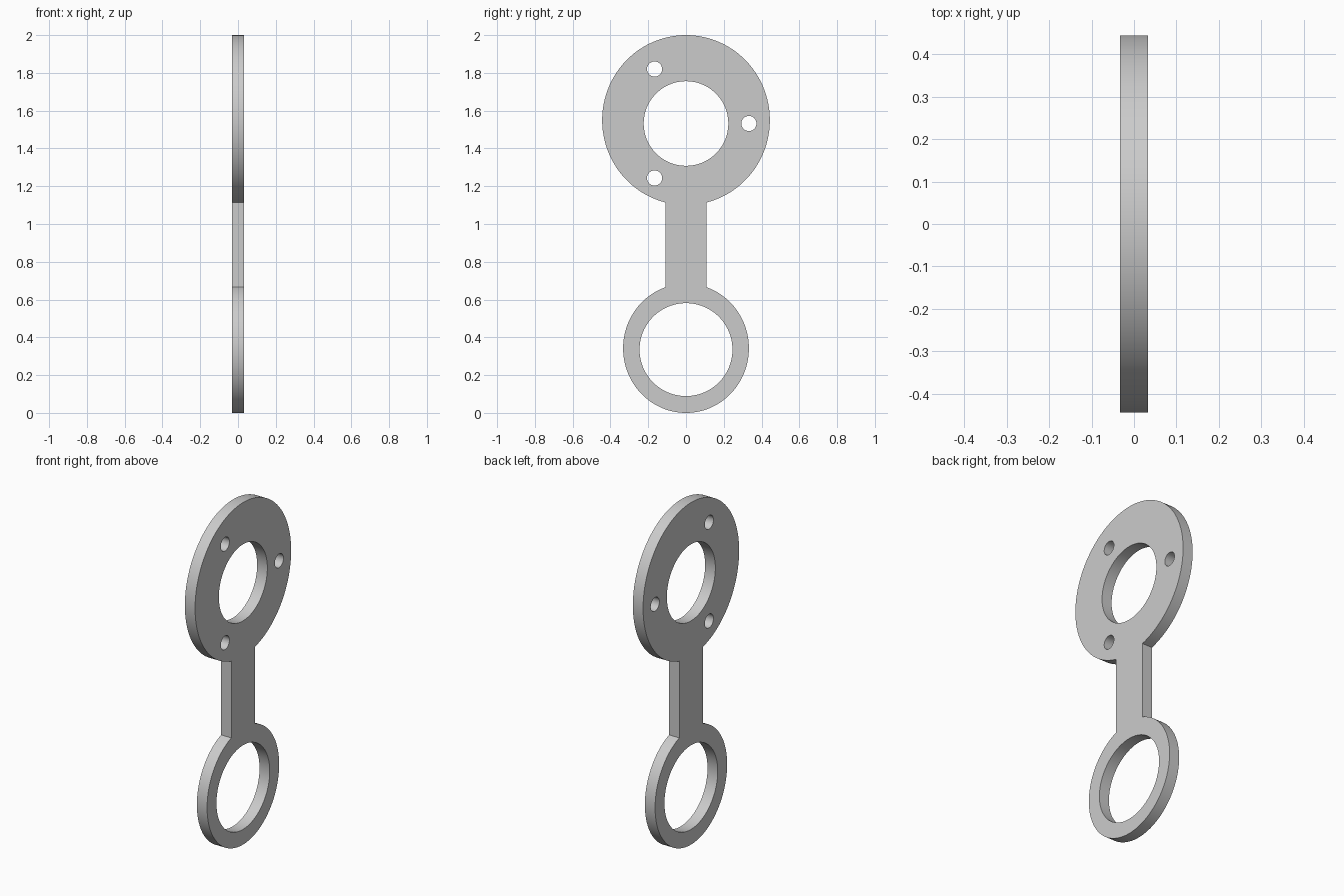
import bpy
from math import sin, cos, pi, asin, radians

if "Cube" in bpy.data.objects:
    bpy.data.objects.remove(bpy.data.objects["Cube"], do_unlink=True)

THICKNESS = 0.066
NECK = 0.109                      # half width of the neck
DISC_Z, DISC_R, DISC_H = 1.55, 0.444, 0.45
RING_Z, RING_R, RING_H = 0.342, 0.333, 0.342
BORE_Z, BOLT_CIRCLE = 1.532, 0.333


def arc(cz, ry, rz, start, end, n):
    """Points (y, z) along an arc."""
    angles = [start + (end - start) * i / n for i in range(n + 1)]
    return [(ry * cos(a), cz + rz * sin(a)) for a in angles]


def circle(cy, cz, r, n):
    return [(cy + r * cos(2 * pi * i / n), cz + r * sin(2 * pi * i / n)) for i in range(n)]


# Outline: large disc and small ring arcs, joined by the straight neck sides
d, r = asin(NECK / DISC_R), asin(NECK / RING_R)
loops = [arc(DISC_Z, DISC_R, DISC_H, -pi / 2 + d, 3 * pi / 2 - d, 96)
         + arc(RING_Z, RING_R, RING_H, pi / 2 + r, 5 * pi / 2 - r, 96)]

# Holes: centre bore, ring opening and three bolt holes
loops.append(circle(0, BORE_Z, 0.224, 96))
loops.append(circle(0, 0.335, 0.246, 96))
for deg in (0, 120, 240):
    a = radians(deg)
    loops.append(circle(BOLT_CIRCLE * cos(a), BORE_Z + BOLT_CIRCLE * sin(a), 0.04, 40))

# Flat filled profile, extruded to the plate thickness
curve = bpy.data.curves.new("bracket_plate", "CURVE")
curve.dimensions = "2D"
curve.fill_mode = "BOTH"
curve.extrude = THICKNESS / 2
for pts in loops:
    spline = curve.splines.new("POLY")
    spline.points.add(len(pts) - 1)
    for p, (y, z) in zip(spline.points, pts):
        p.co = (y, z, 0, 1)
    spline.use_cyclic_u = True

plate = bpy.data.objects.new("bracket_plate", curve)
bpy.context.collection.objects.link(plate)
plate.rotation_euler = (pi / 2, 0, pi / 2)    # stand the profile in the YZ plane

# Turn into a welded mesh with smooth rims and sharp edges
bpy.ops.object.select_all(action="DESELECT")
plate.select_set(True)
bpy.context.view_layer.objects.active = plate
bpy.ops.object.convert(target="MESH")
plate = bpy.context.view_layer.objects.active
bpy.ops.object.mode_set(mode="EDIT")
bpy.ops.mesh.select_all(action="SELECT")
bpy.ops.mesh.remove_doubles(threshold=0.0005)
bpy.ops.mesh.normals_make_consistent(inside=False)
bpy.ops.object.mode_set(mode="OBJECT")
bpy.ops.object.transform_apply(location=False, rotation=True, scale=False)
bpy.ops.object.shade_smooth_by_angle(angle=radians(30))

# Plain grey
grey = bpy.data.materials.new("plain_grey")
grey.use_nodes = True
grey.diffuse_color = (0.6, 0.6, 0.6, 1)
grey.node_tree.nodes["Principled BSDF"].inputs["Base Color"].default_value = (0.6, 0.6, 0.6, 1)
plate.data.materials.clear()
plate.data.materials.append(grey)
